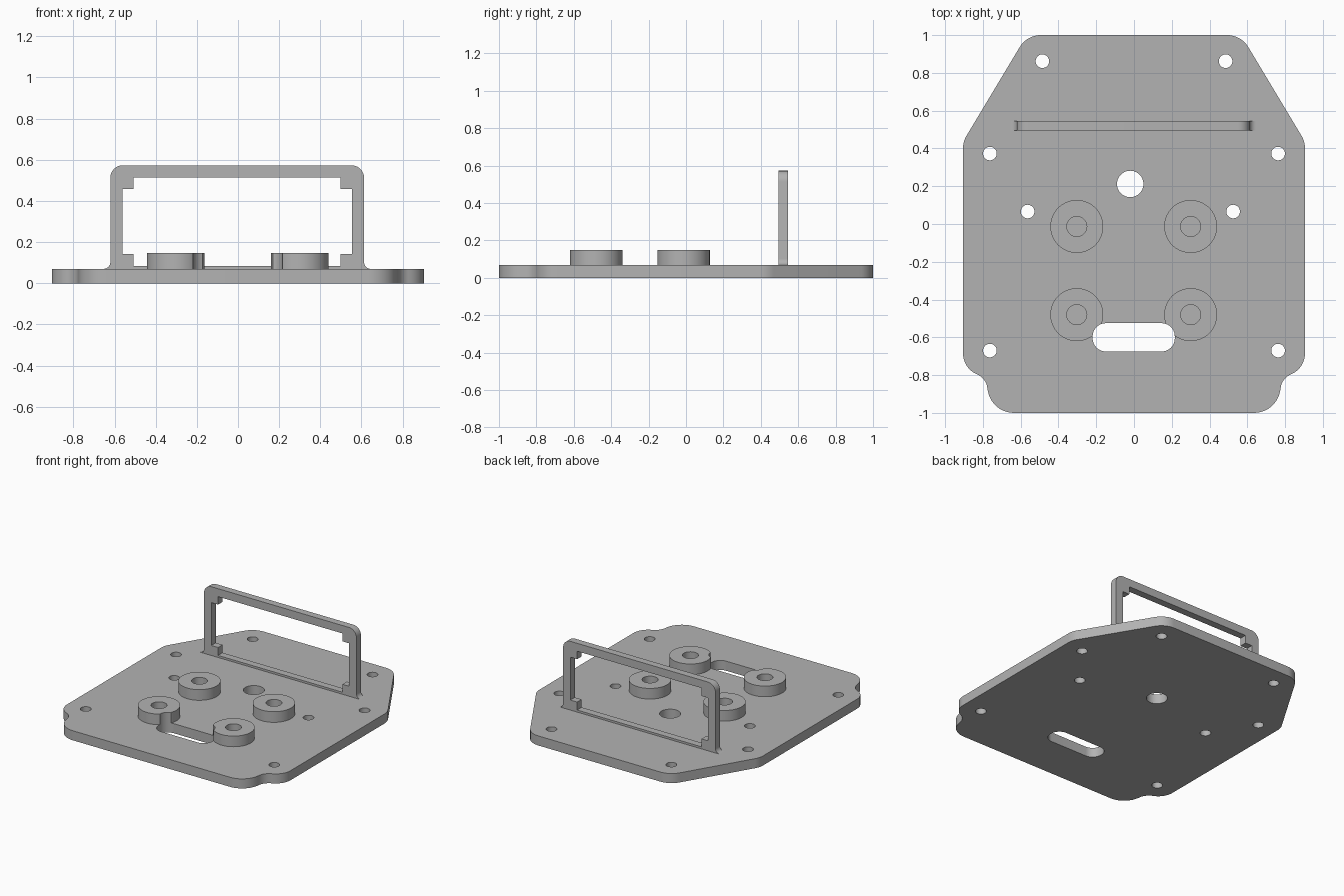
import bpy, bmesh, math
from mathutils import Vector

if "Cube" in bpy.data.objects:
    bpy.data.objects.remove(bpy.data.objects["Cube"], do_unlink=True)

GREY = (0.45, 0.45, 0.45, 1)
grey = bpy.data.materials.new("plain grey")
grey.use_nodes = True
grey.diffuse_color = GREY
grey.node_tree.nodes["Principled BSDF"].inputs["Base Color"].default_value = GREY


def rounded(corners, steps=10):
    """Round each (x, y, radius) corner of a closed outline."""
    pts = []
    for i, (x, y, r) in enumerate(corners):
        p = Vector((x, y))
        if r == 0:
            pts.append(p)
            continue
        a = (Vector(corners[i - 1][:2]) - p).normalized()
        b = (Vector(corners[(i + 1) % len(corners)][:2]) - p).normalized()
        half = a.angle(b) / 2
        centre = p + (a + b).normalized() * r / math.sin(half)
        start = p + a * r / math.tan(half) - centre
        end = p + b * r / math.tan(half) - centre
        sweep = start.angle_signed(end)
        for k in range(steps + 1):
            t = -sweep * k / steps
            c, s = math.cos(t), math.sin(t)
            pts.append(centre + Vector((start.x * c - start.y * s,
                                        start.x * s + start.y * c)))
    return pts


def circle(x, y, r, n=40):
    return [Vector((x + r * math.cos(k * math.tau / n),
                    y + r * math.sin(k * math.tau / n))) for k in range(n)]


def mirrored(half):
    """Complete an outline from its +x half."""
    return half + [(-x, y, r) for x, y, r in reversed(half)]


def prism(name, outlines, low, high, upright=False):
    """Extrude outlines along z, or along y when upright."""
    bm = bmesh.new()
    for pts in outlines:
        def at(p, d):
            return (p.x, d, p.y) if upright else (p.x, p.y, d)
        a = [bm.verts.new(at(p, low)) for p in pts]
        b = [bm.verts.new(at(p, high)) for p in pts]
        bm.faces.new(a)
        bm.faces.new(b)
        for i in range(len(pts)):
            bm.faces.new((a[i - 1], a[i], b[i], b[i - 1]))
    bmesh.ops.recalc_face_normals(bm, faces=bm.faces)
    mesh = bpy.data.meshes.new(name)
    bm.to_mesh(mesh)
    bm.free()
    mesh.materials.append(grey)
    obj = bpy.data.objects.new(name, mesh)
    bpy.context.collection.objects.link(obj)
    return obj


def finish(obj, cutter):
    """Cut the openings and smooth the curved walls."""
    bpy.ops.object.select_all(action="DESELECT")
    obj.select_set(True)
    bpy.context.view_layer.objects.active = obj
    mod = obj.modifiers.new("openings", "BOOLEAN")
    mod.operation = "DIFFERENCE"
    mod.solver = "EXACT"
    mod.object = cutter
    bpy.ops.object.modifier_apply(modifier=mod.name)
    bpy.data.objects.remove(cutter, do_unlink=True)
    bpy.ops.object.shade_smooth_by_angle(angle=math.radians(30))


PLATE_TOP = 0.07
slot = rounded([(x, y, 0.07) for x, y in
                ((0.216, -0.675), (0.216, -0.525), (-0.219, -0.525), (-0.219, -0.675))])

# Base plate with stepped front corners and tapered back
plate = prism("base_plate", [rounded(mirrored([
    (0.755, -1, 0.14), (0.785, -0.815, 0.09), (0.905, -0.765, 0.12),
    (0.905, 0.437, 0.13), (0.567, 1, 0.13)]))], 0, PLATE_TOP)

# Screw holes, cable hole and slot
holes = [circle(s * x, y, 0.036) for s in (-1, 1)
         for x, y in ((0.485, 0.862), (0.763, 0.373), (0.763, -0.67))]
holes += [circle(x, 0.066, 0.036) for x in (-0.563, 0.525)]
holes += [circle(-0.02, 0.212, 0.07), slot]
finish(plate, prism("plate_cutter", holes, -0.1, 0.3))

# Four round standoffs; the front pair is clipped by the slot
for end, y in (("back", -0.013), ("front", -0.48)):
    for side, x in (("left", 0.3), ("right", -0.303)):
        boss = prism(f"{end}_{side}_standoff", [circle(x, y, 0.14, 64)],
                     PLATE_TOP - 0.01, 0.148)
        cuts = [circle(x, y, 0.053)] + ([slot] if end == "front" else [])
        finish(boss, prism("standoff_cutter", cuts, -0.1, 0.3))

# Upright frame with flared feet and blocks in the corners of its opening
frame = prism("upright_frame", [rounded(mirrored([
    (0.65, 0.06, 0), (0.65, PLATE_TOP, 0), (0.6165, PLATE_TOP, 0.033),
    (0.6165, 0.573, 0.06)]))], 0.494, 0.546, upright=True)
opening = rounded(mirrored([
    (0.503, 0.085, 0), (0.503, 0.143, 0), (0.558, 0.143, 0),
    (0.558, 0.457, 0), (0.503, 0.457, 0), (0.503, 0.515, 0)]))
finish(frame, prism("frame_cutter", [opening], 0.4, 0.6, upright=True))
frame.location.x = -0.004
